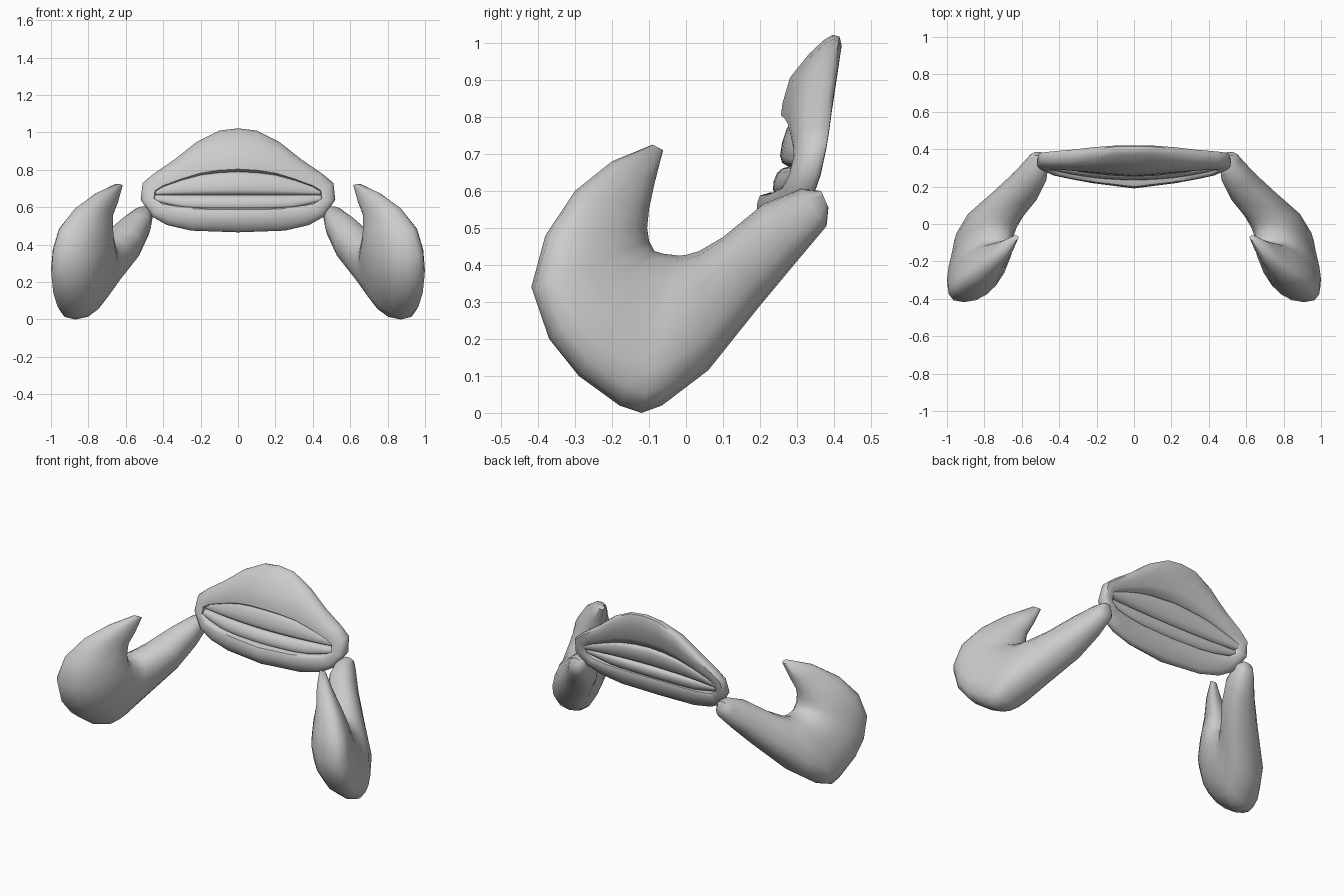
import bpy, bmesh
from math import cos, sin, pi, copysign

if "Cube" in bpy.data.objects:
    bpy.data.objects.remove(bpy.data.objects["Cube"])


def interp(x, pts):
    if x <= pts[0][0]:
        return pts[0][1]
    for (a, u), (b, v) in zip(pts, pts[1:]):
        if x <= b:
            return u + (v - u) * (x - a) / (b - a)
    return pts[-1][1]


def oval(n, power):
    """Points of a slightly squared-off unit circle."""
    angles = [2 * pi * i / n for i in range(n)]
    return [(copysign(abs(cos(a)) ** power, cos(a)),
             copysign(abs(sin(a)) ** power, sin(a))) for a in angles]


def loft(name, rings, closed=False, angle=50):
    """Skin a row of equal-sized rings; cap the ends or join them up."""
    bm = bmesh.new()
    rows = [[bm.verts.new(p) for p in r] for r in rings]
    n = len(rows[0])
    pairs = list(zip(rows, rows[1:])) + ([(rows[-1], rows[0])] if closed else [])
    for a, b in pairs:
        for i in range(n):
            j = (i + 1) % n
            bm.faces.new((a[i], a[j], b[j], b[i]))
    if not closed:
        bm.faces.new(rows[0])
        bm.faces.new(rows[-1])
    bmesh.ops.recalc_face_normals(bm, faces=bm.faces)
    me = bpy.data.meshes.new(name)
    bm.to_mesh(me)
    bm.free()
    ob = bpy.data.objects.new(name, me)
    bpy.context.collection.objects.link(ob)
    bpy.ops.object.select_all(action='DESELECT')
    bpy.context.view_layer.objects.active = ob
    ob.select_set(True)
    bpy.ops.object.shade_smooth_by_angle(angle=angle * pi / 180)
    return ob


# Front and back depth of the leaning shell
def front_y(x, z):
    y = interp(z, [(.47, .215), (.53, .19), (.6, .195), (.8, .25), (.92, .285), (1.02, .365)])
    return y + .08 * min(1, abs(x) / .5) ** 1.3


def back_y(x, z):
    y = interp(z, [(.47, .28), (.6, .345), (.76, .38), (1.02, .428)])
    return y + .01 * (x / .5) ** 2


# Shell: ring between the outer outline and the mouth opening
outer = [(0, 1.022), (.1, 1.01), (.22, .95), (.34, .855), (.45, .78), (.51, .73),
         (.52, .64), (.46, .55), (.38, .505), (.25, .475), (0, .466)]
inner = [(0, .79), (.1, .785), (.2, .772), (.3, .745), (.4, .71), (.44, .685),
         (.445, .645), (.4, .617), (.3, .603), (.2, .597), (0, .595)]
loop = list(zip(outer, inner))
loop += [((-o[0], o[1]), (-i[0], i[1])) for o, i in loop[-2:0:-1]]
# (position from opening to rim, position from front to back)
section = [(0, .5), (0, .2), (.06, .04), (.2, 0), (.5, 0), (.78, .08), (.94, .25),
           (1, .5), (.98, .8), (.88, .97), (.6, 1), (.25, .97), (.06, .85)]
rings = []
for o, i in loop:
    ring = []
    for t, d in section:
        x, z = i[0] + (o[0] - i[0]) * t, i[1] + (o[1] - i[1]) * t
        f, b = front_y(x, z), back_y(x, z)
        ring.append((x, f + (b - f) * d, z))
    rings.append(ring)
loft("shell", rings, closed=True)


# Two rounded bands filling the mouth opening
def band(name, z0, edge, y, depth):
    rings = []
    for k in range(17):
        x = -.46 + .92 * k / 16
        z1 = interp(abs(x), edge)
        c, h = (z0 + z1) / 2, abs(z1 - z0) / 2
        yc = y + .03 * (x / .45) ** 2
        d = depth * (1 - .5 * (x / .45) ** 2)
        rings.append([(x, yc + d * u + .25 * h * v, c + h * v) for u, v in oval(14, .7)])
    loft(name, rings)


band("upper_band", .665, [(0, .80), (.2, .782), (.3, .755), (.46, .70)], .31, .05)
band("lower_band", .667, [(0, .585), (.2, .588), (.3, .595), (.46, .635)], .287, .05)

# Claws: outer edge (y, z, x), inner edge (y, z, x), half thickness
claw = [
    (-.09, .725, .645, -.062, .71, .632, .02),
    (-.2, .68, .73, -.085, .62, .675, .055),
    (-.3, .6, .82, -.1, .55, .72, .085),
    (-.38, .48, .885, -.105, .5, .74, .12),
    (-.418, .34, .91, -.1, .465, .745, .135),
    (-.37, .2, .91, -.085, .437, .745, .145),
    (-.29, .1, .9, -.06, .43, .74, .145),
    (-.18, .02, .88, -.035, .427, .735, .14),
    (-.12, 0, .87, -.02, .425, .73, .14),
    (-.065, .02, .855, 0, .427, .72, .14),
    (.06, .115, .79, .035, .437, .69, .135),
    (.2, .29, .645, .1, .475, .63, .12),
    (.3, .41, .565, .21, .565, .545, .088),
    (.38, .505, .515, .31, .605, .505, .055),
    (.385, .555, .515, .365, .6, .505, .03)]
for side, label in ((1, "right"), (-1, "left")):
    rings = []
    for oy, oz, ox, iy, iz, ix, h in claw:
        ring = []
        for u, v in oval(16, .85):
            t = .5 + .5 * u
            x = min(1, ix + (ox - ix) * t + h * v)
            ring.append((side * x, iy + (oy - iy) * t, iz + (oz - iz) * t))
        rings.append(ring)
    loft(label + "_claw", rings, angle=60)
